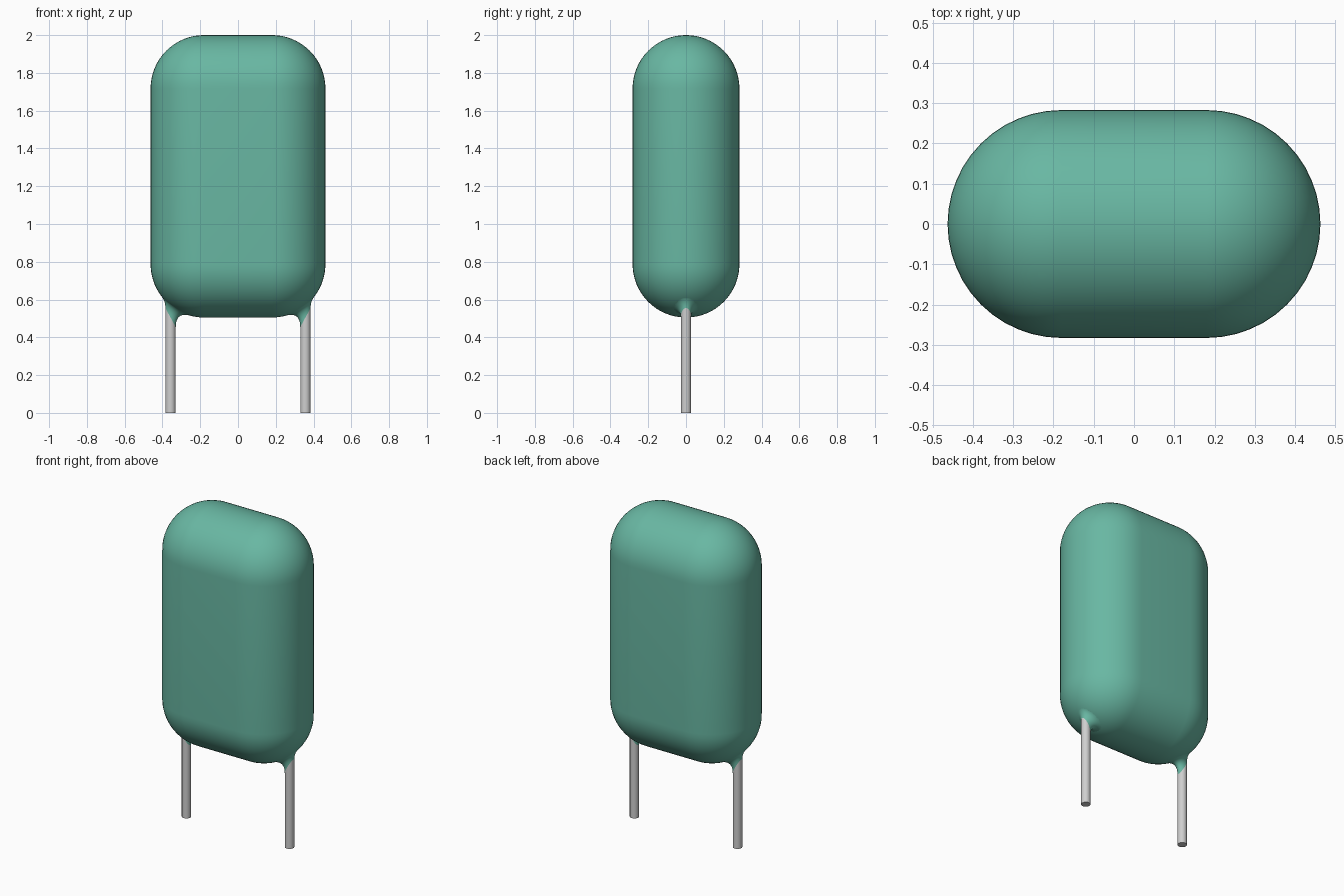
import bpy, bmesh, math

if "Cube" in bpy.data.objects:
    bpy.data.objects.remove(bpy.data.objects["Cube"])

R = 0.283               # rounding radius of the body
HX = 0.18               # half length of the straight section
Z_LOW, Z_HIGH = 0.788, 1.717
WIRE_X, WIRE_R = 0.357, 0.027


def material(name, colour):
    m = bpy.data.materials.new(name)
    m.use_nodes = True
    m.diffuse_color = colour
    bsdf = m.node_tree.nodes["Principled BSDF"]
    bsdf.inputs["Base Color"].default_value = colour
    bsdf.inputs["Roughness"].default_value = 0.5
    return m


green = material("green coating", (0.14, 0.475, 0.365, 1))
metal = material("tinned metal", (0.62, 0.62, 0.62, 1))


def loft(name, rings, mat, caps=False):
    """Skin a list of closed rings of points."""
    bm = bmesh.new()
    rows = [[bm.verts.new(p) for p in ring] for ring in rings]
    for a, b in zip(rows, rows[1:]):
        n = len(a)
        for i in range(n):
            j = (i + 1) % n
            bm.faces.new((a[i], a[j], b[j], b[i]))
    if caps:
        bm.faces.new(rows[0][::-1])
        bm.faces.new(rows[-1])
    bmesh.ops.remove_doubles(bm, verts=bm.verts, dist=1e-5)
    bmesh.ops.dissolve_degenerate(bm, edges=bm.edges, dist=1e-5)
    bmesh.ops.recalc_face_normals(bm, faces=bm.faces)
    me = bpy.data.meshes.new(name)
    bm.to_mesh(me)
    bm.free()
    me.materials.append(mat)
    ob = bpy.data.objects.new(name, me)
    bpy.context.collection.objects.link(ob)
    bpy.ops.object.select_all(action='DESELECT')
    ob.select_set(True)
    bpy.context.view_layer.objects.active = ob
    bpy.ops.object.shade_smooth_by_angle(angle=math.radians(40))
    return ob


# Body: stadium rings following a half circle at the bottom and the top
def stadium(radius, z, n=24):
    pts = []
    for side in (1, -1):
        for i in range(n + 1):
            t = -math.pi / 2 + math.pi * i / n
            pts.append((side * (HX + radius * math.cos(t)),
                        side * radius * math.sin(t), z))
    return pts


STEPS = 16
arc = [math.pi / 2 * i / STEPS for i in range(STEPS + 1)]
rings = [stadium(R * math.sin(a), Z_LOW - R * math.cos(a)) for a in arc]
rings += [stadium(R * math.cos(a), Z_HIGH + R * math.sin(a)) for a in arc]
loft("body", rings, green)


def underside(x, y):
    """Height of the body's lower surface."""
    u = max(abs(x) - HX, 0)
    return Z_LOW - math.sqrt(max(R * R - u * u - y * y, 0))


# Coating skirt that flows from the body down onto a wire
def skirt(name, side, n=32, steps=10):
    columns = []
    for i in range(n):
        a = 2 * math.pi * i / n
        c, s = math.cos(a), math.sin(a)
        reach = 0.06 - 0.03 * c + 0.015 * c * c

        def surf(d):
            return underside(WIRE_X + d * c, d * s)

        r0, z0 = WIRE_R + 0.0005, 0.505 + 0.05 * c
        z2 = surf(reach)
        slope = (surf(reach + 0.002) - surf(reach - 0.002)) / 0.004
        z1 = max(z2 - slope * (reach - r0), z0)
        col = []
        for k in range(steps + 1):
            t = k / steps
            d = (1 - t) ** 2 * r0 + 2 * t * (1 - t) * r0 + t * t * reach
            z = (1 - t) ** 2 * z0 + 2 * t * (1 - t) * z1 + t * t * z2
            col.append((side * (WIRE_X + d * c), d * s, z + 0.001 * t))
        columns.append(col)
    ob = loft(name, [list(r) for r in zip(*columns)], green)
    # Open surface: make sure it faces away from the wire
    p = ob.data.polygons[0]
    if p.normal.x * (p.center.x - side * WIRE_X) + p.normal.y * p.center.y < 0:
        ob.data.flip_normals()


# Wire leads
def wire(name, side, n=24):
    circle = [(side * WIRE_X + WIRE_R * math.cos(2 * math.pi * i / n),
               WIRE_R * math.sin(2 * math.pi * i / n)) for i in range(n)]
    loft(name, [[(x, y, z) for x, y in circle] for z in (0, 0.65)], metal, caps=True)


for label, side in (("left", 1), ("right", -1)):
    skirt(label + "_coating_skirt", side)
    wire(label + "_wire_lead", side)
